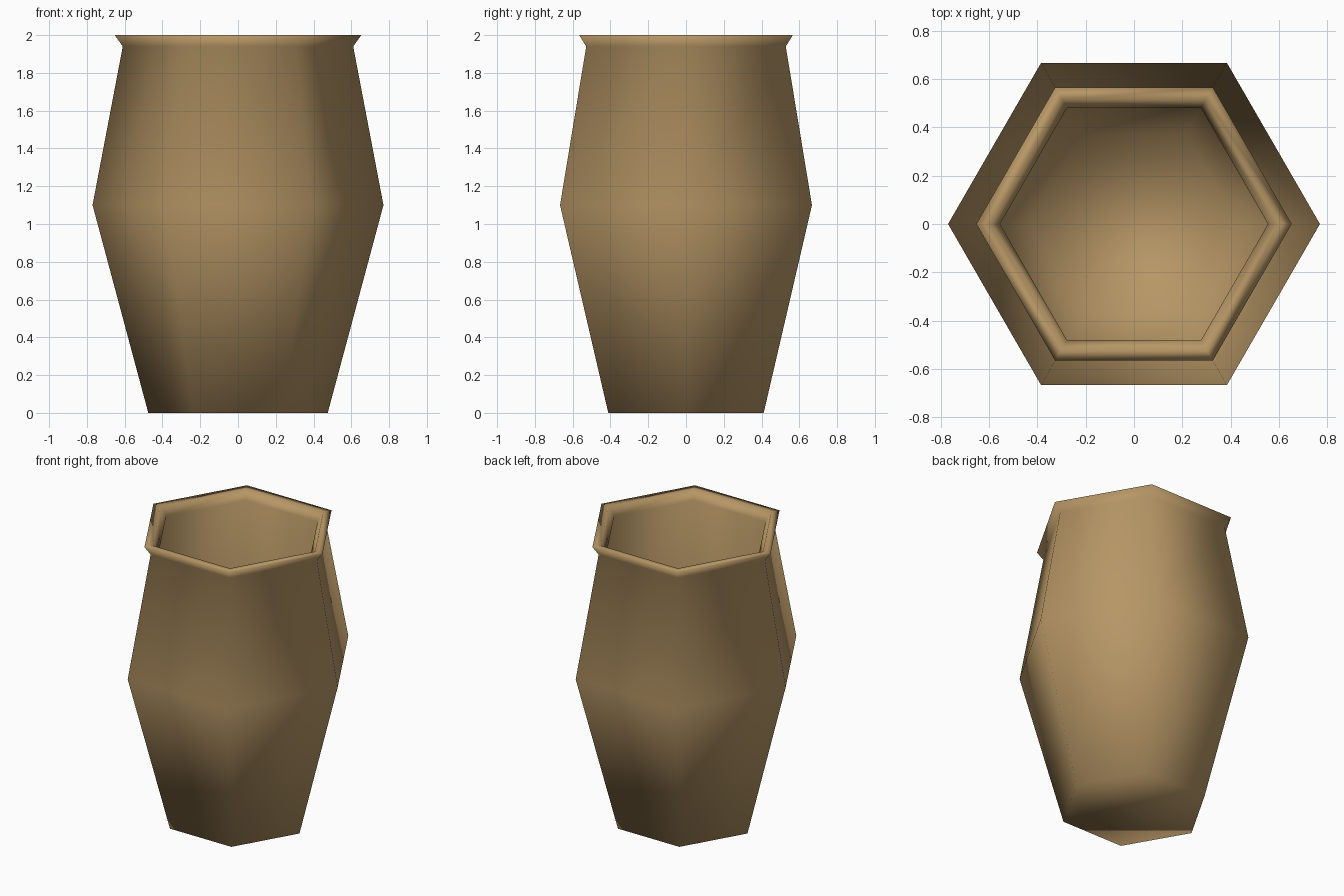
import bpy, bmesh, math

if "Cube" in bpy.data.objects:
    bpy.data.objects.remove(bpy.data.objects["Cube"])

SIDES = 6
# (radius, height) from outer base, over the rim, down to the inner floor
PROFILE = [(0.475, 0.0), (0.77, 1.10), (0.61, 1.94), (0.653, 2.0),
           (0.595, 2.0), (0.555, 1.94), (0.715, 1.10), (0.43, 0.05)]

clay = bpy.data.materials.new("tan clay")
clay.diffuse_color = (0.47, 0.305, 0.13, 1)
clay.use_nodes = True
clay.node_tree.nodes["Principled BSDF"].inputs["Base Color"].default_value = clay.diffuse_color

# Hollow six-sided vase body with flared rim
bm = bmesh.new()
rings = []
for r, z in PROFILE:
    rings.append([bm.verts.new((r * math.cos(math.tau * i / SIDES),
                                r * math.sin(math.tau * i / SIDES), z))
                  for i in range(SIDES)])
for low, high in zip(rings, rings[1:]):
    for i in range(SIDES):
        j = (i + 1) % SIDES
        bm.faces.new((low[i], low[j], high[j], high[i]))

# Underside and inner floor
bm.faces.new(rings[0][::-1])
bm.faces.new(rings[-1])
bmesh.ops.recalc_face_normals(bm, faces=bm.faces[:])
for f in bm.faces:
    f.smooth = True

mesh = bpy.data.meshes.new("vase")
bm.to_mesh(mesh)
bm.free()
mesh.materials.append(clay)
vase = bpy.data.objects.new("vase", mesh)
bpy.context.collection.objects.link(vase)
